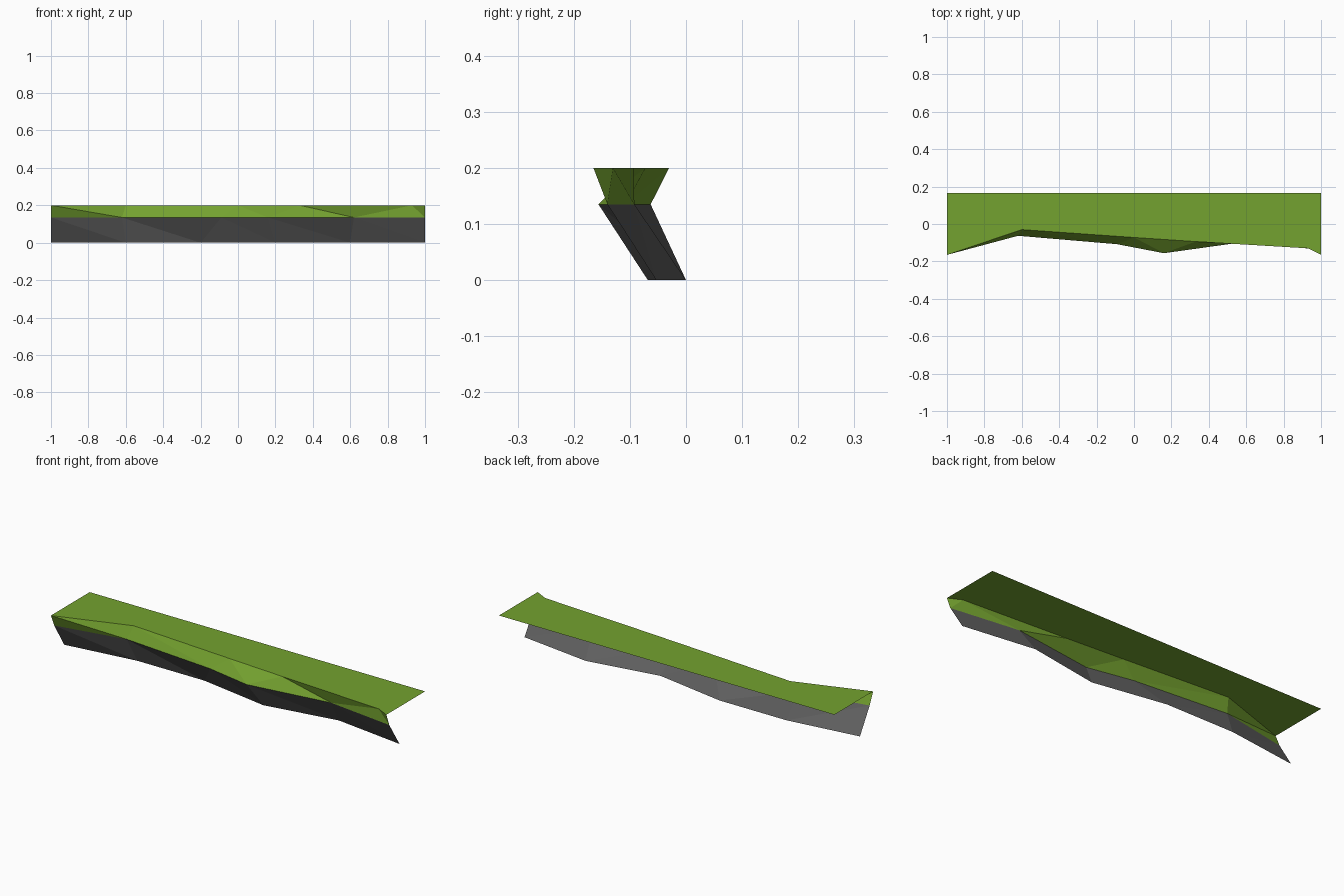
import bpy
import bmesh

if "Cube" in bpy.data.objects:
    bpy.data.objects.remove(bpy.data.objects["Cube"])


def material(name, rgb):
    m = bpy.data.materials.new(name)
    m.diffuse_color = (*rgb, 1)
    m.use_nodes = True
    m.node_tree.nodes["Principled BSDF"].inputs["Base Color"].default_value = m.diffuse_color
    return m


grass = material("grass green", (0.175, 0.36, 0.029))
rock = material("rock grey", (0.125, 0.125, 0.125))

# Plan outlines (x, y) of the ledge at each level, left to right
BACK_Y, TOP_Z, LIP_Z = 0.165, 0.2, 0.135
rim = [(-1, -0.165), (-0.6, -0.03), (0, -0.072), (0.33, -0.094), (0.93, -0.13), (1, -0.165)]
lip = [(-1, -0.136), (-0.62, -0.063), (-0.09, -0.108), (0.16, -0.156), (0.62, -0.092), (1, -0.14)]
foot = [(-1, -0.053), (-0.6, 0), (-0.2, 0), (0.2, -0.068), (0.6, 0), (1, -0.053)]


def make(name, mat, build):
    bm = bmesh.new()
    build(bm)
    mesh = bpy.data.meshes.new(name)
    bm.to_mesh(mesh)
    bm.free()
    mesh.materials.append(mat)
    ob = bpy.data.objects.new(name, mesh)
    bpy.context.collection.objects.link(ob)


def band(upper, z_up, lower, z_low):
    """Triangulated strip between two outlines, facing the front."""
    def build(bm):
        u = [bm.verts.new((x, y, z_up)) for x, y in upper]
        l = [bm.verts.new((x, y, z_low)) for x, y in lower]
        for i in range(len(u) - 1):
            bm.faces.new((u[i], l[i + 1], u[i + 1]))
            bm.faces.new((u[i], l[i], l[i + 1]))
    return build


def flat_top(bm):
    outline = rim + [(1, BACK_Y), (-1, BACK_Y)]
    bm.faces.new([bm.verts.new((x, y, TOP_Z)) for x, y in outline])


# Flat grassy top sheet, grass overhang, and rock face beneath (open at back)
make("grass_top", grass, flat_top)
make("grass_overhang", grass, band(rim, TOP_Z, lip, LIP_Z))
make("rock_face", rock, band(lip, LIP_Z, foot, 0))
